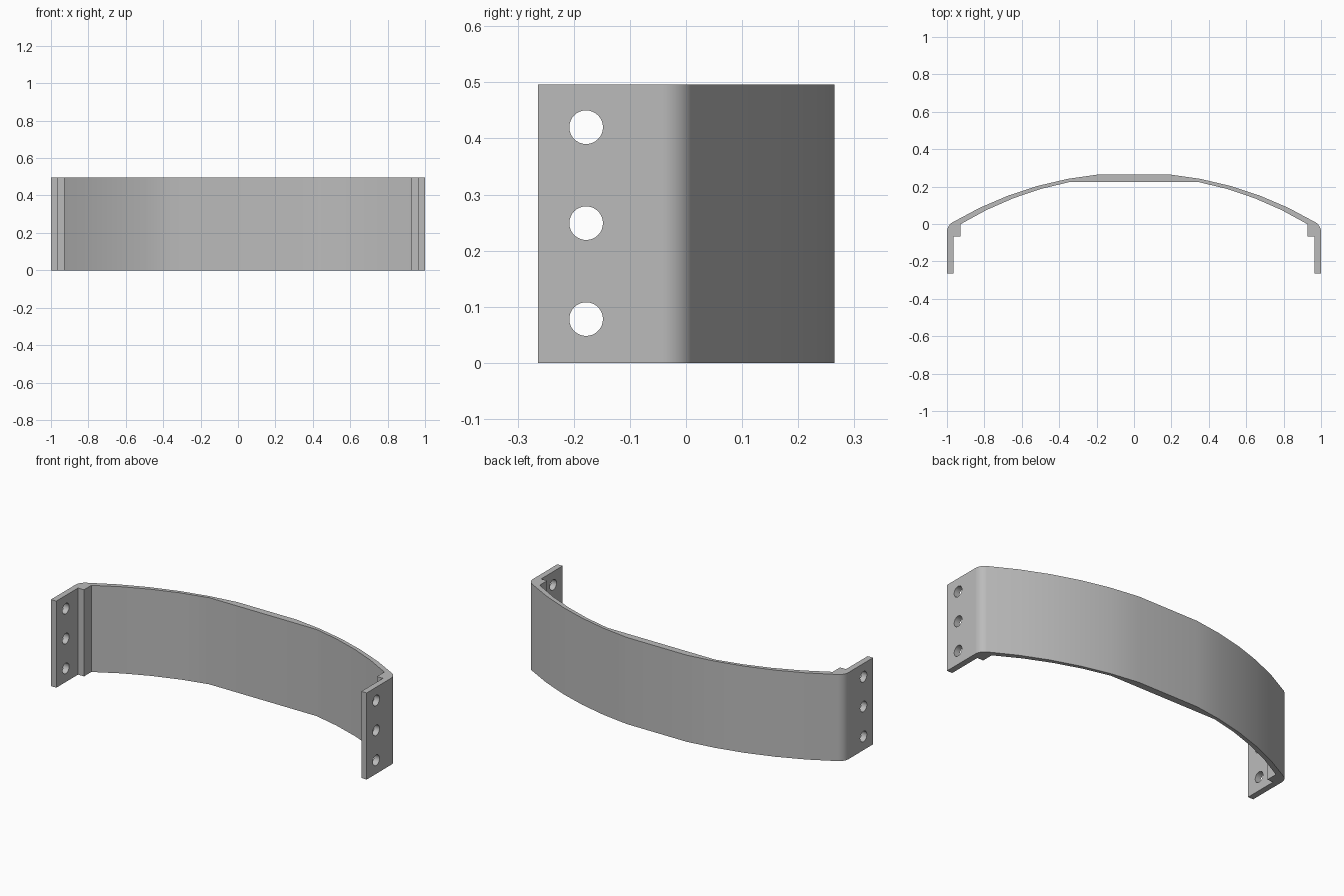
import bpy
import bmesh
from math import sin, cos, asin, radians

default = bpy.data.objects.get("Cube")
if default:
    bpy.data.objects.remove(default)

HEIGHT = 0.496

grey = bpy.data.materials.new("satin grey")
grey.use_nodes = True
color = (0.5, 0.5, 0.5, 1)
grey.diffuse_color = color
grey.node_tree.nodes["Principled BSDF"].inputs["Base Color"].default_value = color


def arc(cx, cy, r, a0, a1, steps):
    """Points on an arc; angles are measured from +y towards +x."""
    angles = [a0 + (a1 - a0) * i / steps for i in range(steps + 1)]
    return [(cx + r * sin(a), cy + r * cos(a)) for a in angles]


# Half profile: outer bow, rounded corner, flange, inner step, inner bow
outer_r, inner_r = 1.9055, 1.79
half = arc(0, -1.631, outer_r, asin(0.19 / outer_r), asin(0.97 / outer_r), 5)
half += arc(0.94, -0.043, 0.06, radians(30), radians(90), 8)[1:]
half += [(1, -0.264), (0.966, -0.264), (0.966, -0.068), (0.928, -0.068)]
half += arc(0, -1.532, inner_r, asin(0.928 / inner_r), asin(0.34 / inner_r), 4)
profile = half + [(-x, y) for x, y in reversed(half)]

# Extrude the profile into the curved strap
bm = bmesh.new()
base = bm.faces.new([bm.verts.new((x, y, 0)) for x, y in profile])
top = bmesh.ops.extrude_face_region(bm, geom=[base])["geom"]
bmesh.ops.translate(bm, vec=(0, 0, HEIGHT),
                    verts=[v for v in top if isinstance(v, bmesh.types.BMVert)])
bmesh.ops.recalc_face_normals(bm, faces=bm.faces)
mesh = bpy.data.meshes.new("curved_bracket")
bm.to_mesh(mesh)
bm.free()
mesh.materials.append(grey)
bracket = bpy.data.objects.new("curved_bracket", mesh)
bpy.context.collection.objects.link(bracket)

# Three screw holes through both flanges
for z in (0.078, 0.249, 0.42):
    bpy.ops.mesh.primitive_cylinder_add(vertices=32, radius=0.03, depth=2.4,
                                        location=(0, -0.178, z),
                                        rotation=(0, radians(90), 0))
    cutter = bpy.context.object
    cutter.name = "hole_cutter"
    cutter.hide_render = True
    cutter.data.materials.append(grey)
    bpy.ops.object.select_all(action="DESELECT")
    bracket.select_set(True)
    bpy.context.view_layer.objects.active = bracket
    cut = bracket.modifiers.new("screw_hole", "BOOLEAN")
    cut.operation = "DIFFERENCE"
    cut.solver = "EXACT"
    cut.object = cutter
    bpy.ops.object.modifier_apply(modifier=cut.name)
    bpy.data.objects.remove(cutter)

# Smooth bow with crisp edges
bpy.ops.object.shade_smooth_by_angle(angle=radians(25))
weighted = bracket.modifiers.new("clean_normals", "WEIGHTED_NORMAL")
weighted.keep_sharp = True
